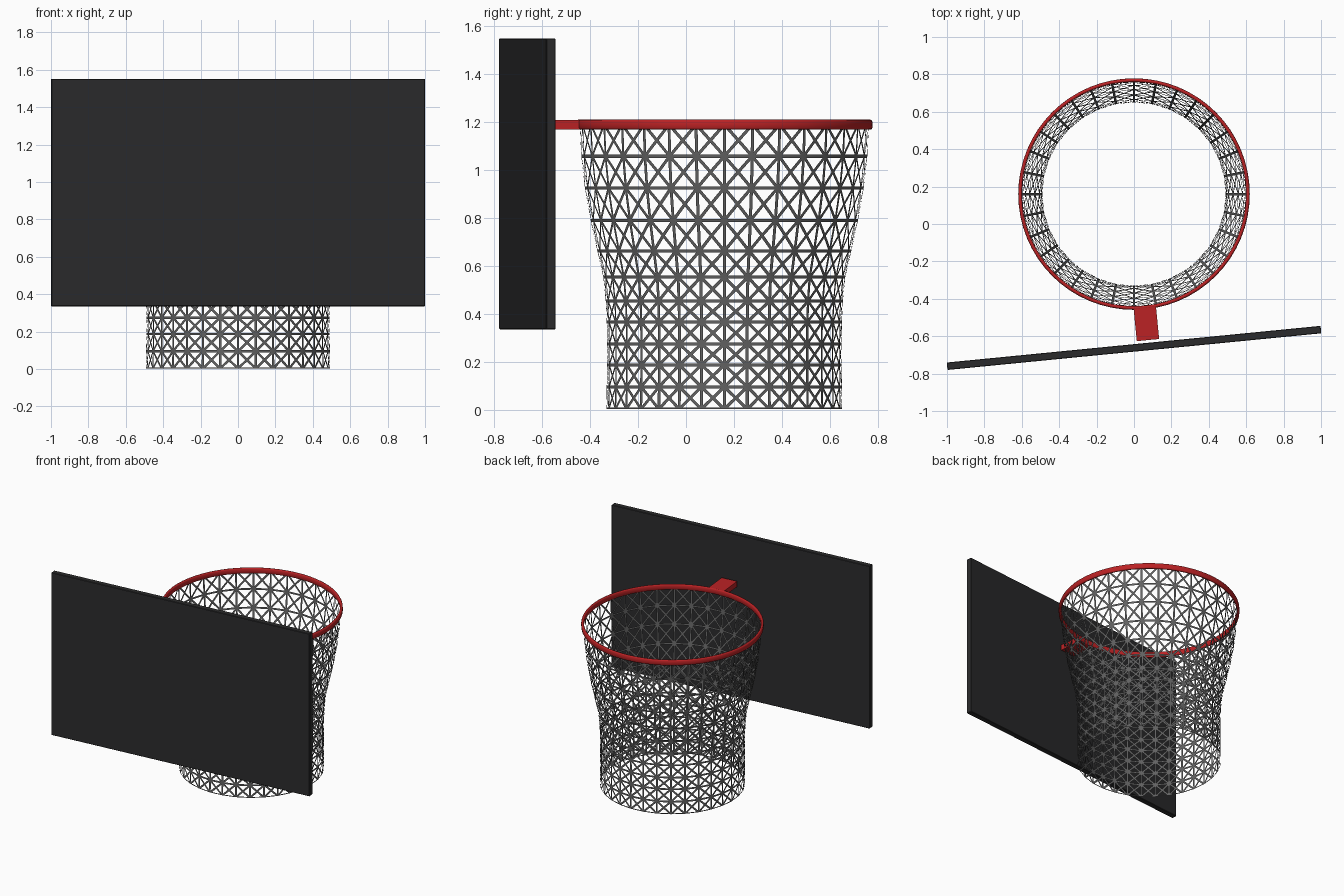
import bpy, bmesh, math
from mathutils import Matrix

if "Cube" in bpy.data.objects:
    bpy.data.objects.remove(bpy.data.objects["Cube"])

CENTRE_Y = 0.16           # axis of hoop and net
TILT = math.radians(5.6)  # board is turned slightly about z


def material(name, rgb):
    m = bpy.data.materials.new(name)
    m.diffuse_color = (*rgb, 1)
    m.use_nodes = True
    m.node_tree.nodes["Principled BSDF"].inputs["Base Color"].default_value = m.diffuse_color
    return m


BOARD = material("board_black", (0.024, 0.024, 0.025))
RED = material("hoop_red", (0.5, 0.016, 0.018))
NET = material("net_grey", (0.12, 0.12, 0.12))


def add_object(name, bm, mat, smooth=False):
    bmesh.ops.recalc_face_normals(bm, faces=bm.faces[:])
    for f in bm.faces:
        f.smooth = smooth
    me = bpy.data.meshes.new(name)
    bm.to_mesh(me)
    bm.free()
    me.materials.append(mat)
    ob = bpy.data.objects.new(name, me)
    bpy.context.collection.objects.link(ob)
    return ob


def box(name, centre, size, mat, bevel=0.0):
    bm = bmesh.new()
    bmesh.ops.create_cube(bm, size=1)
    bmesh.ops.scale(bm, vec=size, verts=bm.verts[:])
    if bevel:
        bmesh.ops.bevel(bm, geom=bm.edges[:], offset=bevel, segments=1, affect='EDGES')
    bmesh.ops.transform(bm, verts=bm.verts[:],
                        matrix=Matrix.Translation(centre) @ Matrix.Rotation(TILT, 4, 'Z'))
    return add_object(name, bm, mat)


def lathe(bm, points, segs, closed):
    """Sweep (radius, z) points round the hoop axis."""
    cols = []
    for i in range(segs):
        a = 2 * math.pi * i / segs
        cols.append([bm.verts.new((r * math.cos(a), CENTRE_Y + r * math.sin(a), z))
                     for r, z in points])
    n = len(points)
    for i in range(segs):
        p, q = cols[i], cols[(i + 1) % segs]
        for k in range(n if closed else n - 1):
            m = (k + 1) % n
            bm.faces.new((p[k], q[k], q[m], p[m]))


# backboard
box("backboard", (0, -0.6625, 0.9425), (2.008, 0.04, 1.215), BOARD, 0.003)

# bracket joining the hoop to the board
box("bracket", (0.066, -0.532, 1.19), (0.12, 0.178, 0.04), RED)

# hoop: slim rounded band
SIDES = 12
section = []
for k in range(SIDES):
    t = 2 * math.pi * k / SIDES
    c, s = math.cos(t), math.sin(t)
    section.append((0.609 + 0.01 * math.copysign(abs(c) ** 0.7, c),
                    1.19 + 0.021 * math.copysign(abs(s) ** 0.7, s)))
bm = bmesh.new()
lathe(bm, section, 64, True)
add_object("hoop", bm, RED, smooth=True)

# net: sleeve of cells, each crossed by both diagonals, left as flat cords
PROFILE = [(0.492, 0.002), (0.491, 0.095), (0.49, 0.187), (0.49, 0.274),
           (0.491, 0.366), (0.495, 0.453), (0.505, 0.553), (0.53, 0.662),
           (0.558, 0.79), (0.582, 0.925), (0.597, 1.058), (0.604, 1.19)]
bm = bmesh.new()
lathe(bm, PROFILE, 32, False)
bmesh.ops.recalc_face_normals(bm, faces=bm.faces[:])
bmesh.ops.poke(bm, faces=bm.faces[:])
holes = bm.faces[:]
bmesh.ops.inset_individual(bm, faces=holes, thickness=0.0065, use_even_offset=True)
bmesh.ops.delete(bm, geom=holes, context='FACES')
add_object("net", bm, NET, smooth=True)
